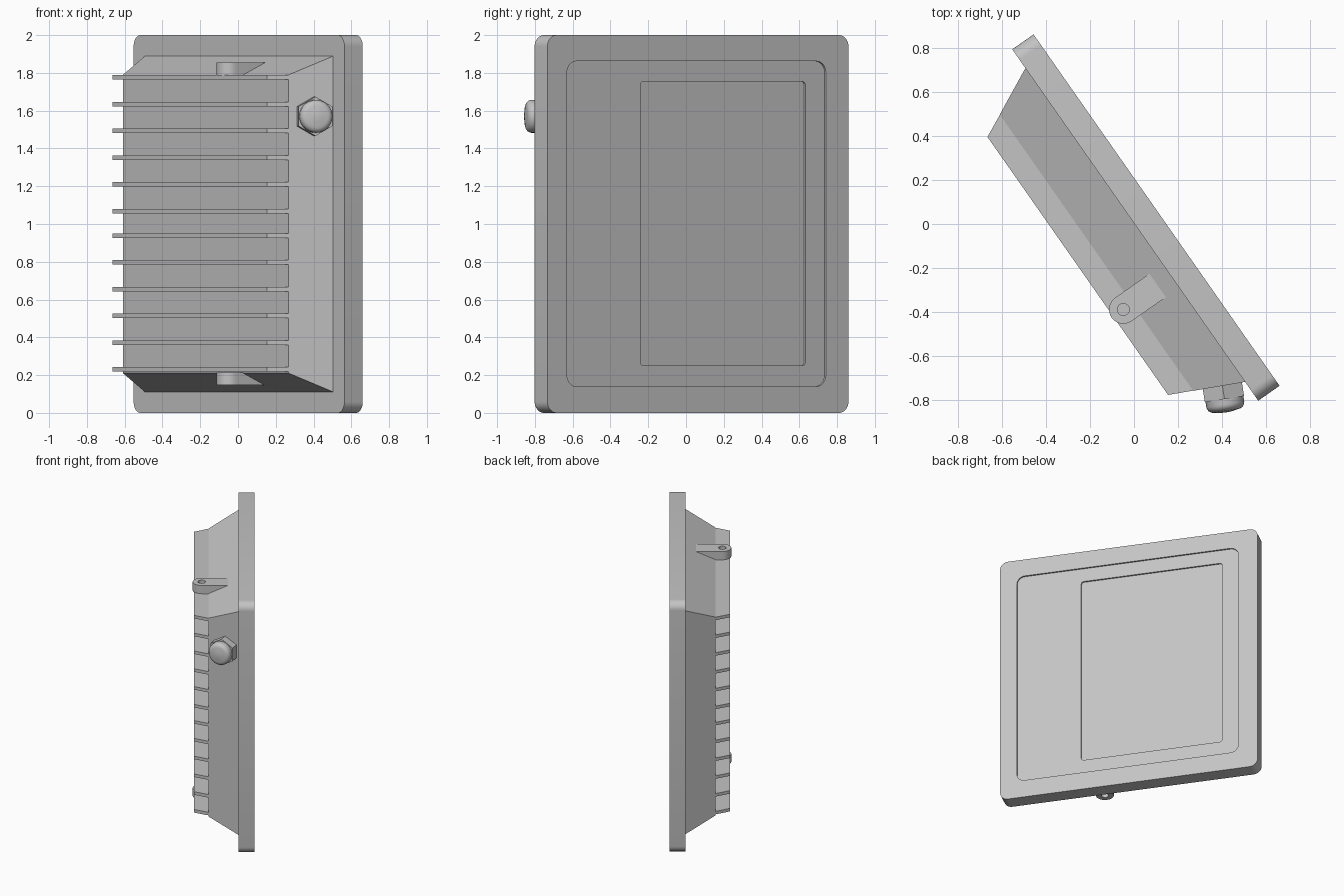
import bpy, bmesh
from math import sin, cos, pi, radians
from mathutils import Vector, Matrix

if "Cube" in bpy.data.objects:
    bpy.data.objects.remove(bpy.data.objects["Cube"])

# Single cast-metal grey
grey = bpy.data.materials.new("light_grey")
grey.use_nodes = True
colour = (0.55, 0.55, 0.55, 1)
grey.diffuse_color = colour
grey.node_tree.nodes["Principled BSDF"].inputs["Base Color"].default_value = colour

# Local frame: x along the panel, y towards the glass, z up; the lamp is turned about z
TURN = Matrix.Rotation(radians(-55), 4, 'Z')


def loft(name, loops, ring=False):
    """Join equal-length point loops with quads; cap both ends unless it is a ring."""
    bm = bmesh.new()
    rows = [[bm.verts.new(p) for p in loop] for loop in loops]
    pairs = list(zip(rows, rows[1:]))
    if ring:
        pairs.append((rows[-1], rows[0]))
    else:
        bm.faces.new(rows[0])
        bm.faces.new(rows[-1])
    n = len(rows[0])
    for a, b in pairs:
        for i in range(n):
            j = (i + 1) % n
            bm.faces.new((a[i], a[j], b[j], b[i]))
    bmesh.ops.recalc_face_normals(bm, faces=bm.faces)
    mesh = bpy.data.meshes.new(name)
    bm.to_mesh(mesh)
    bm.free()
    mesh.materials.append(grey)
    obj = bpy.data.objects.new(name, mesh)
    obj.matrix_world = TURN
    bpy.context.collection.objects.link(obj)
    bpy.ops.object.select_all(action='DESELECT')
    obj.select_set(True)
    bpy.context.view_layer.objects.active = obj
    bpy.ops.object.shade_smooth_by_angle(angle=radians(30))
    return obj


def rect(x0, x1, z0, z1, y, r=0.0, steps=8):
    """Rectangle at depth y, with rounded corners when r is given."""
    if r == 0:
        return [(x1, y, z1), (x0, y, z1), (x0, y, z0), (x1, y, z0)]
    pts = []
    centres = [(x1 - r, z1 - r), (x0 + r, z1 - r), (x0 + r, z0 + r), (x1 - r, z0 + r)]
    for k, (cx, cz) in enumerate(centres):
        for i in range(steps + 1):
            a = pi / 2 * (k + i / steps)
            pts.append((cx + r * cos(a), y, cz + r * sin(a)))
    return pts


# Front frame with the stepped glass recesses
outer = (-0.966, 0.98, 0, 2)
lens = (-0.82, 0.853, 0.14, 1.862)
window = (-0.696, 0.37, 0.25, 1.755)
loft("front_frame", [
    rect(*outer, 0.002, 0.06), rect(*outer, 0.12, 0.06),
    rect(*lens, 0.12, 0.06), rect(*lens, 0.108, 0.06),
    rect(*window, 0.108, 0.02), rect(*window, 0.096, 0.02)])

# Tapered rear housing
loft("rear_housing", [rect(-0.863, 0.877, 0.11, 1.89, 0.004),
                      rect(-0.756, 0.774, 0.21, 1.79, -0.214)])

# Cooling fins in two groups of six
for i in range(12):
    z = 0.23 + 0.1418 * i if i < 6 else 1.777 - 0.1418 * (11 - i)
    loft(f"cooling_fin_{i + 1}", [rect(-0.757, 0.775, z - 0.012, z + 0.012, -0.21),
                                  rect(-0.705, 0.724, z - 0.012, z + 0.012, -0.318)])


# Mounting lugs: rounded at the rear, square where they run into the housing
def lug(name, z0, z1, cx=0.29, cy=-0.262, r=0.065, hole=0.027, tail=-0.05, n=32):
    outline, bore = [], []
    for i in range(n):
        a = 2 * pi * i / n
        bore.append((cx + hole * cos(a), cy + hole * sin(a)))
        if 0 < i < n // 2:
            outline.append((cx + max(-r, min(r, 1.6 * r * cos(a))), tail))
        else:
            outline.append((cx + r * cos(a), cy + r * sin(a)))
    at = lambda pts, z: [(x, y, z) for x, y in pts]
    loft(name, [at(outline, z0), at(outline, z1), at(bore, z1), at(bore, z0)], ring=True)


lug("upper_lug", 1.787, 1.855)
lug("lower_lug", 0.148, 0.213)

# Cable gland square to the sloping end wall
base = Vector((0.832, -0.093, 1.57))
axis = Vector((0.898, -0.438, 0)).normalized()
side = Vector((0, 0, 1)).cross(axis)


def disc(r, h, n):
    return [base + axis * h + Vector((0, 0, r * cos(2 * pi * i / n)))
            + side * (r * sin(2 * pi * i / n)) for i in range(n)]


loft("gland_nut", [disc(0.104, h, 6) for h in (-0.02, 0.06)])
dome = [(0.087, 0.05), (0.087, 0.085)]
dome += [(0.052 + 0.035 * cos(a), 0.085 + 0.03 * sin(a))
         for a in (pi / 10 * k for k in range(1, 6))]
dome += [(0.03, 0.119), (0.008, 0.121)]
loft("gland_cap", [disc(r, h, 32) for r, h in dome])
